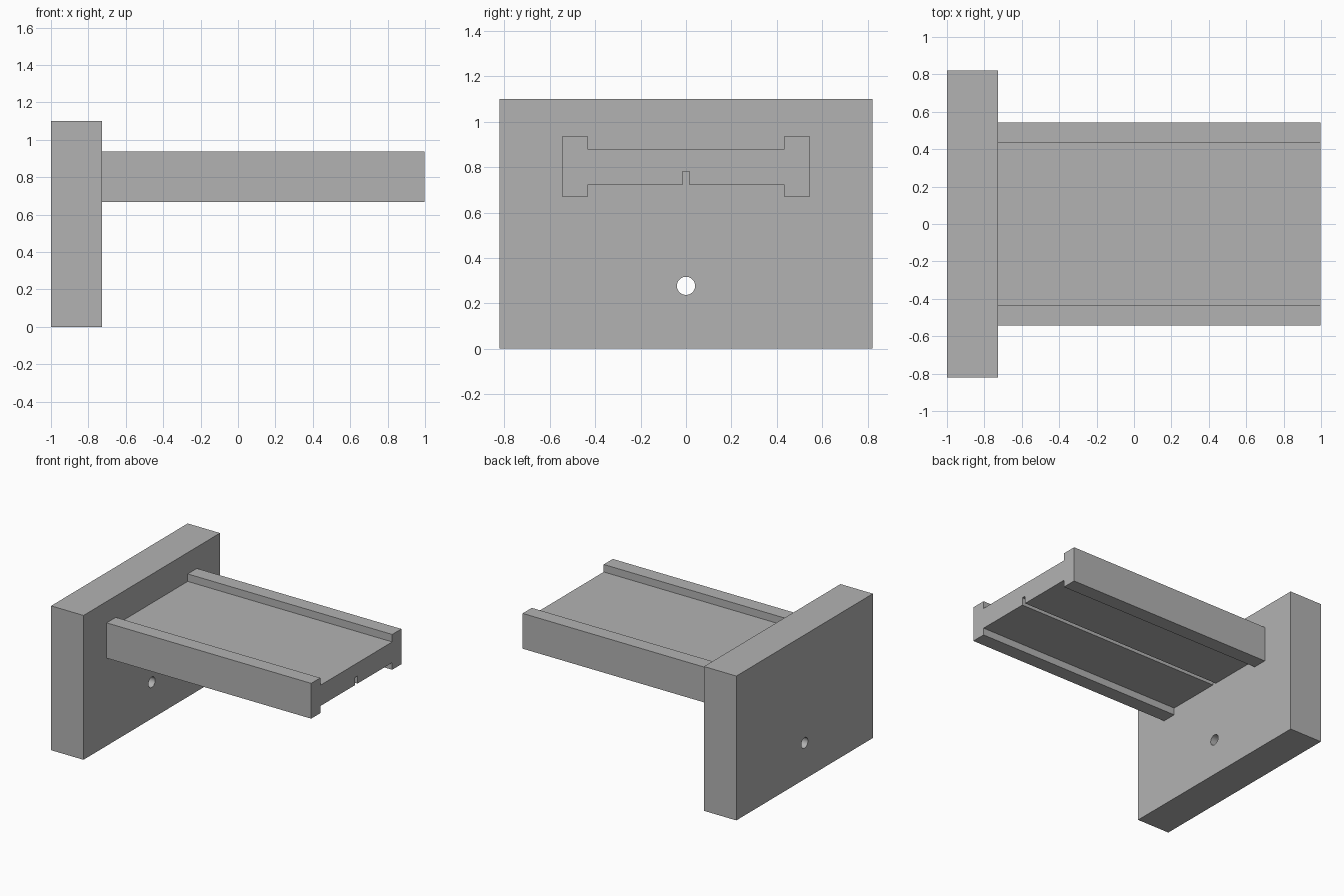
import bpy, bmesh, math
from mathutils import Vector

cube = bpy.data.objects.get("Cube")
if cube:
    bpy.data.objects.remove(cube, do_unlink=True)

grey = bpy.data.materials.new("plain grey")
grey.use_nodes = True
grey.diffuse_color = (0.45, 0.45, 0.45, 1)
grey.node_tree.nodes["Principled BSDF"].inputs["Base Color"].default_value = grey.diffuse_color


def extrude_x(name, profile, x0, x1):
    """Extrude a closed (y, z) outline along x."""
    bm = bmesh.new()
    face = bm.faces.new([bm.verts.new((x0, y, z)) for y, z in profile])
    ext = bmesh.ops.extrude_face_region(bm, geom=[face])
    moved = [g for g in ext["geom"] if isinstance(g, bmesh.types.BMVert)]
    bmesh.ops.translate(bm, verts=moved, vec=Vector((x1 - x0, 0, 0)))
    bmesh.ops.recalc_face_normals(bm, faces=bm.faces)
    mesh = bpy.data.meshes.new(name)
    bm.to_mesh(mesh)
    bm.free()
    mesh.materials.append(grey)
    obj = bpy.data.objects.new(name, mesh)
    bpy.context.collection.objects.link(obj)
    return obj


def mirrored(half):
    """Complete an outline given for +y, listed from bottom to top."""
    return half + [(-y, z) for y, z in reversed(half)]


BACK, JOINT, TIP = -1.0, -0.727, 0.997

# Upright wall plate
plate = extrude_x("wall_plate", mirrored([(0.822, 0), (0.822, 1.1)]), BACK, JOINT)

# Round bolt hole through the plate
SIDES, RADIUS, HOLE_Z = 48, 0.04, 0.277
circle = [(RADIUS * math.cos(math.tau * i / SIDES),
           HOLE_Z + RADIUS * math.sin(math.tau * i / SIDES)) for i in range(SIDES)]
cutter = extrude_x("hole_cutter", circle, BACK - 0.1, JOINT + 0.1)
cutter.hide_render = True
hole = plate.modifiers.new("bolt_hole", "BOOLEAN")
hole.operation = "DIFFERENCE"
hole.solver = "EXACT"
hole.object = cutter
bpy.context.view_layer.objects.active = plate
plate.select_set(True)
bpy.ops.object.modifier_apply(modifier=hole.name)
bpy.data.objects.remove(cutter, do_unlink=True)
bpy.ops.object.shade_smooth_by_angle(angle=math.radians(30))

# Shelf arm: thick side rails, thin web and a narrow groove underneath
half_section = [
    (0.015, 0.78), (0.015, 0.722), (0.433, 0.722), (0.433, 0.668),
    (0.543, 0.668), (0.543, 0.937), (0.433, 0.937), (0.433, 0.88),
]
extrude_x("shelf_arm", mirrored(half_section), JOINT, TIP)
